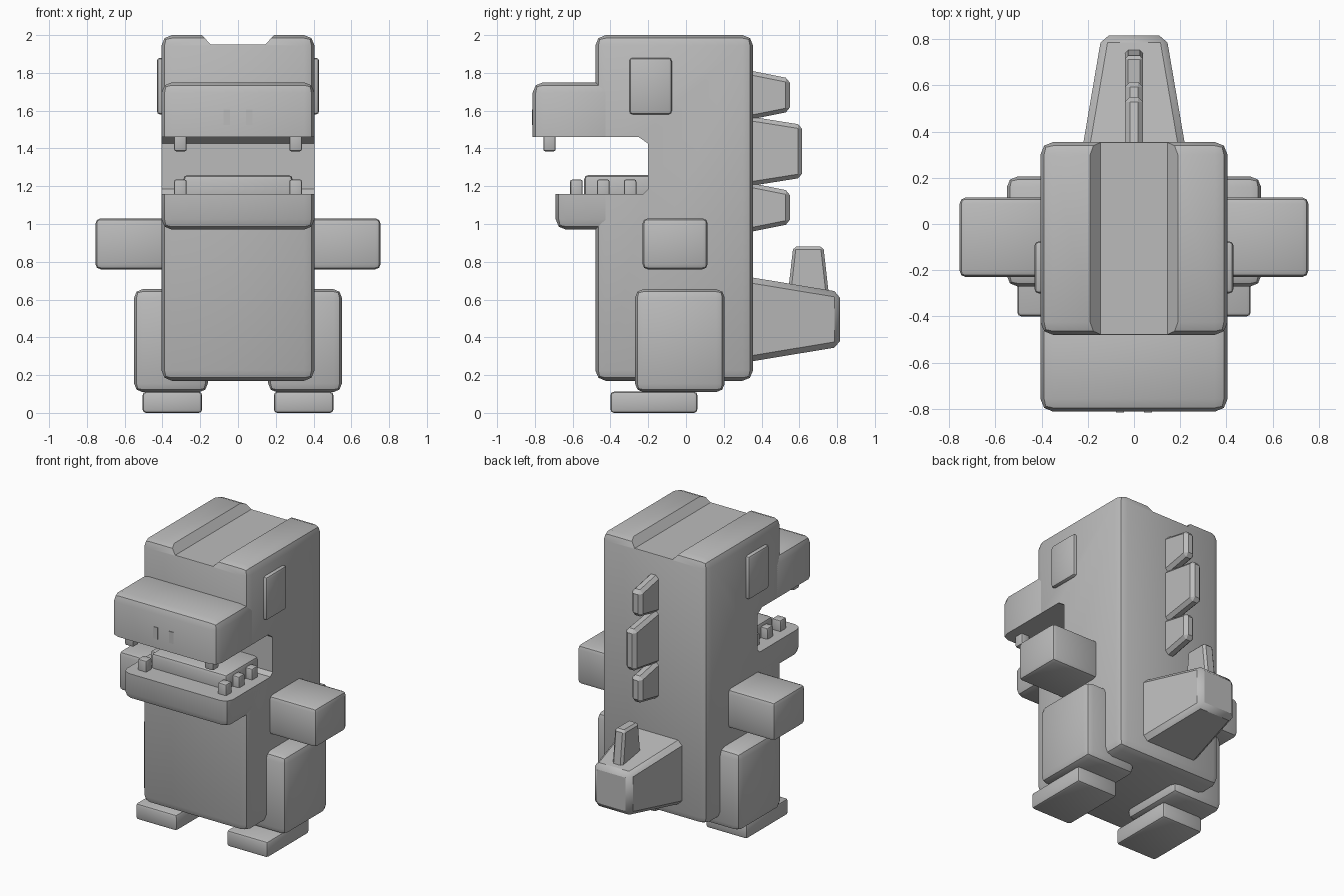
import bpy, bmesh, math
from mathutils import Vector

if "Cube" in bpy.data.objects:
    bpy.data.objects.remove(bpy.data.objects["Cube"])

grey = bpy.data.materials.new("plain grey")
grey.diffuse_color = (0.5, 0.5, 0.5, 1)
grey.use_nodes = True
grey.node_tree.nodes["Principled BSDF"].inputs["Base Color"].default_value = grey.diffuse_color


def finish(name, bm, bevel=0, seg=2):
    if bevel:
        bmesh.ops.bevel(bm, geom=bm.edges[:], offset=bevel, segments=seg,
                        profile=0.5, affect='EDGES', clamp_overlap=True)
    bmesh.ops.recalc_face_normals(bm, faces=bm.faces[:])
    me = bpy.data.meshes.new(name)
    bm.to_mesh(me)
    bm.free()
    me.materials.append(grey)
    ob = bpy.data.objects.new(name, me)
    bpy.context.collection.objects.link(ob)
    return ob


def box(name, x, y, z, bevel=0.0, seg=2, shape=None):
    """Bevelled box from ranges; shape(v) can taper the corners first."""
    bm = bmesh.new()
    bmesh.ops.create_cube(bm, size=1)
    for v in bm.verts:
        v.co = Vector([(r[0] + r[1]) / 2 + c * (r[1] - r[0])
                       for c, r in zip(v.co, (x, y, z))])
        if shape:
            shape(v)
    return finish(name, bm, bevel, seg)


def pair(name, x, *args):
    for side, s in (("right", 1), ("left", -1)):
        box(f"{side}_{name}", sorted((s * x[0], s * x[1])), *args)


def prism(name, pts, bevel=0):
    bm = bmesh.new()
    f = bm.faces.new([bm.verts.new(p[0]) for p in pts])
    ext = bmesh.ops.extrude_face_region(bm, geom=[f])
    for (a, b), v in zip(pts, [g for g in ext["geom"] if isinstance(g, bmesh.types.BMVert)]):
        v.co = b
    return finish(name, bm, bevel, 1)


def side_prism(name, w, yz, bevel=0):
    bm = bmesh.new()
    a = [bm.verts.new((-w, y, z)) for y, z in yz]
    b = [bm.verts.new((w, y, z)) for y, z in yz]
    return bridge(name, bm, a, b, bevel)


def bridge(name, bm, a, b, bevel):
    bm.faces.new(a)
    bm.faces.new(b[::-1])
    for i in range(len(a)):
        j = (i + 1) % len(a)
        bm.faces.new((a[i], b[i], b[j], a[j]))
    return finish(name, bm, bevel, 1)


def cut(ob, cutter):
    m = ob.modifiers.new("cut", 'BOOLEAN')
    m.operation, m.solver, m.object = 'DIFFERENCE', 'EXACT', cutter
    bpy.context.view_layer.objects.active = ob
    bpy.ops.object.modifier_apply(modifier=m.name)


# torso and head block, snout and jaw
W = 0.405
torso = box("torso", (-W, W), (-0.48, 0.355), (0.17, 2.0), 0.055)
snout = box("snout", (-W, W), (-0.812, -0.36), (1.3, 1.75), 0.055)
jaw = box("lower_jaw", (-W, W), (-0.69, -0.15), (0.97, 1.3), 0.055)

# mouth opening and groove across the top of the head
mouth = side_prism("mouth_cutter", 0.6, [(-1, 1.16), (-0.225, 1.16), (-0.2, 1.185),
                                         (-0.2, 1.425), (-0.25, 1.46), (-1, 1.46)])
bm = bmesh.new()
groove_pts = [(-0.28, 2.1), (-0.145, 1.95), (0.145, 1.95), (0.28, 2.1)]
groove = bridge("groove_cutter", bm, [bm.verts.new((x, -1, z)) for x, z in groove_pts],
                [bm.verts.new((x, 1, z)) for x, z in groove_pts], 0)
for part in (torso, snout, jaw):
    cut(part, mouth)
cut(torso, groove)
for helper in (mouth, groove):
    bpy.data.objects.remove(helper)

# face details
pair("nostril", (0.043, 0.077), (-0.816, -0.809), (1.525, 1.605))
pair("eye", (0.38, 0.43), (-0.3, -0.075), (1.58, 1.88), 0.018)
box("tongue", (-0.29, 0.29), (-0.54, -0.15), (1.1, 1.26), 0.025)
pair("upper_tooth", (0.272, 0.338), (-0.755, -0.69), (1.385, 1.5), 0.01)
for i, y in enumerate((-0.58, -0.438, -0.296)):
    pair(f"lower_tooth_{i + 1}", (0.272, 0.338), (y - 0.033, y + 0.033), (1.12, 1.235), 0.01)

# limbs
pair("arm", (0.36, 0.755), (-0.23, 0.115), (0.76, 1.03), 0.028)
pair("leg", (0.16, 0.55), (-0.27, 0.205), (0.11, 0.655), 0.045)
pair("foot", (0.19, 0.505), (-0.4, 0.06), (0.0, 0.112), 0.018)


# tail, tapering backwards
def tail_taper(v):
    if v.co.y > 0.5:
        v.co.x *= 0.14 / 0.228
        v.co.z = 0.495 + (v.co.z - 0.495) * 0.145 / 0.23


box("tail", (-0.228, 0.228), (0.3, 0.815), (0.265, 0.725), 0.03, 1, tail_taper)


# tail spike, narrowing upwards
def spike_taper(v):
    if v.co.z > 0.7:
        v.co.y = 0.648 + (v.co.y - 0.648) * 0.68


box("tail_spike", (-0.04, 0.04), (0.53, 0.765), (0.55, 0.88), 0.015, 1, spike_taper)

# row of back spikes
for i, (y, lo, hi) in enumerate(((0.55, 1.545, 1.82), (0.615, 1.195, 1.575), (0.55, 0.95, 1.225))):
    def fin_taper(v, y=y, mid=(lo + hi) / 2, half=(hi - lo) / 2):
        if v.co.y > 0.5:
            v.co.z = mid + (v.co.z - mid) * (half - 0.05) / half
    box(f"back_spike_{i + 1}", (-0.04, 0.04), (0.3, y), (lo, hi), 0.022, 1, fin_taper)

# smooth shading with sharp creases kept
bpy.ops.object.select_all(action='SELECT')
bpy.context.view_layer.objects.active = torso
bpy.ops.object.shade_smooth_by_angle(angle=math.radians(32))
